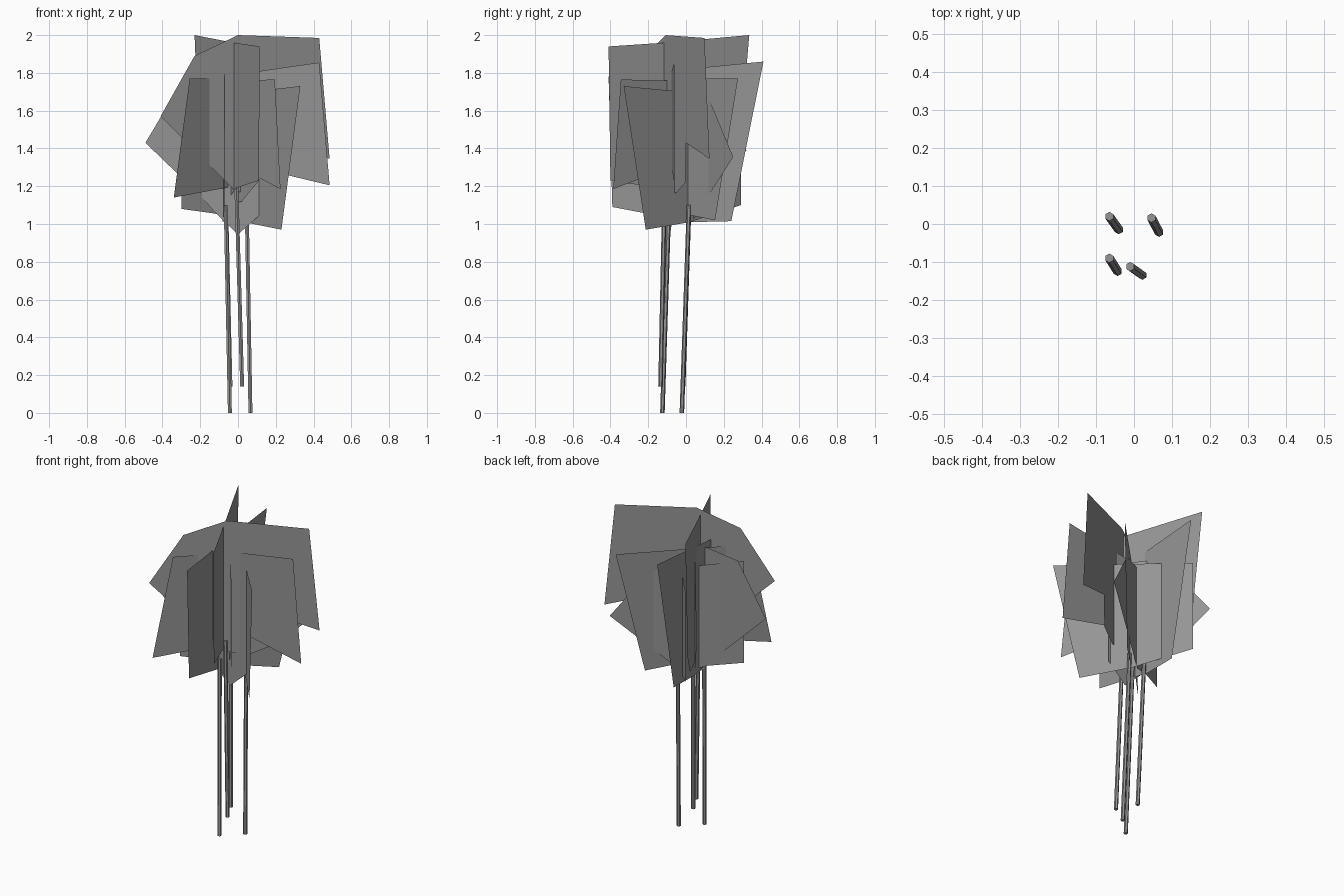
import bpy, bmesh
from mathutils import Vector

old = bpy.data.objects.get("Cube")
if old:
    bpy.data.objects.remove(old, do_unlink=True)

grey = bpy.data.materials.new("plain_grey")
grey.use_nodes = True
colour = (0.3, 0.3, 0.3, 1)
grey.diffuse_color = colour
grey.node_tree.nodes["Principled BSDF"].inputs["Base Color"].default_value = colour


def finish(name, bm):
    mesh = bpy.data.meshes.new(name)
    bm.to_mesh(mesh)
    bm.free()
    mesh.materials.append(grey)
    bpy.context.collection.objects.link(bpy.data.objects.new(name, mesh))


def leaf_card(name, start, end, outline, axis=0):
    """Upright flat card on the line start-end; outline is (x or y, z)."""
    a, b = Vector(start), Vector(end)
    bm = bmesh.new()
    verts = []
    for u, z in outline:
        p = a.lerp(b, (u - a[axis]) / (b[axis] - a[axis]))
        verts.append(bm.verts.new((p.x, p.y, z)))
    bm.faces.new(verts)
    finish(name, bm)


def stem(name, foot, top, radius=0.012):
    """Leaning six-sided rod."""
    foot, top = Vector(foot), Vector(top)
    bm = bmesh.new()
    rod = bmesh.ops.create_cone(bm, cap_ends=True, segments=6, radius1=radius,
                                radius2=radius, depth=1)
    for v in rod["verts"]:
        centre = foot.lerp(top, v.co.z + 0.5)
        v.co = centre + Vector((v.co.x, v.co.y, 0))
    finish(name, bm)


# Broad foliage cards running mostly left to right
leaf_card("foliage_tall_wide", (0, -0.108), (0.43, 0.098), [
    (-0.41, 1.57), (-0.23, 1.89), (0, 2), (0.43, 1.985), (0.485, 1.345),
    (0.225, 1.43), (0.22, 1.22), (0.12, 1.165), (-0.01, 1.17)])
leaf_card("foliage_front_wide", (-0.49, -0.1), (0.485, -0.06), [
    (-0.49, 1.43), (-0.3, 1.75), (0.43, 1.855), (0.485, 1.205),
    (0.13, 1.29), (0.13, 1.06), (0, 0.945), (-0.12, 1.06), (-0.2, 1.15)])
leaf_card("foliage_middle", (-0.3, -0.154), (0.36, 0.25), [
    (-0.3, 1.08), (-0.3, 1.725), (0.16, 1.65), (0.36, 1.355),
    (0, 1.01), (-0.12, 1.055)])
leaf_card("foliage_diagonal", (-0.3, -0.33), (0.3, 0.275), [
    (-0.34, 1.14), (-0.256, 1.77), (0.3, 1.77), (0.18, 1.02), (-0.02, 1.06),
    (-0.02, 1.2)])

# Cards running the other diagonal
leaf_card("foliage_cross_near", (0.33, -0.33), (0.095, -0.055), [
    (0.33, 1.73), (-0.2, 1.67), (-0.2, 1.1), (0.03, 1.01), (0.23, 0.97)])
leaf_card("foliage_cross_far", (0.21, -0.365), (-0.3, 0.32), [
    (0.195, 1.765), (-0.13, 1.755), (-0.3, 1.39), (-0.12, 1.08),
    (0.02, 1.12), (0.12, 1.24), (0.225, 1.185)])

# Cards running front to back
leaf_card("foliage_deep_tall", (0.115, -0.41), (-0.23, 0.335), [
    (-0.41, 1.94), (-0.11, 1.96), (0.335, 2), (0.27, 1.25), (0.2, 1.12),
    (0, 1.1), (-0.14, 1.19), (-0.4, 1.23)], axis=1)
leaf_card("foliage_deep_low", (-0.07, -0.41), (-0.085, 0.41), [
    (-0.41, 1.78), (0.41, 1.86), (0.24, 1.015), (0.03, 1.01),
    (-0.39, 1.09)], axis=1)

# Thin leaning stems
stem("stem_back_right", (-0.04, -0.015, 0.14), (-0.065, 0.02, 1.2))
stem("stem_back_left", (0.066, -0.022, 0), (0.046, 0.016, 1.1))
stem("stem_front_right", (-0.043, -0.125, 0), (-0.065, -0.09, 1.1))
stem("stem_front_left", (0.022, -0.135, 0.14), (-0.01, -0.112, 1.24))
